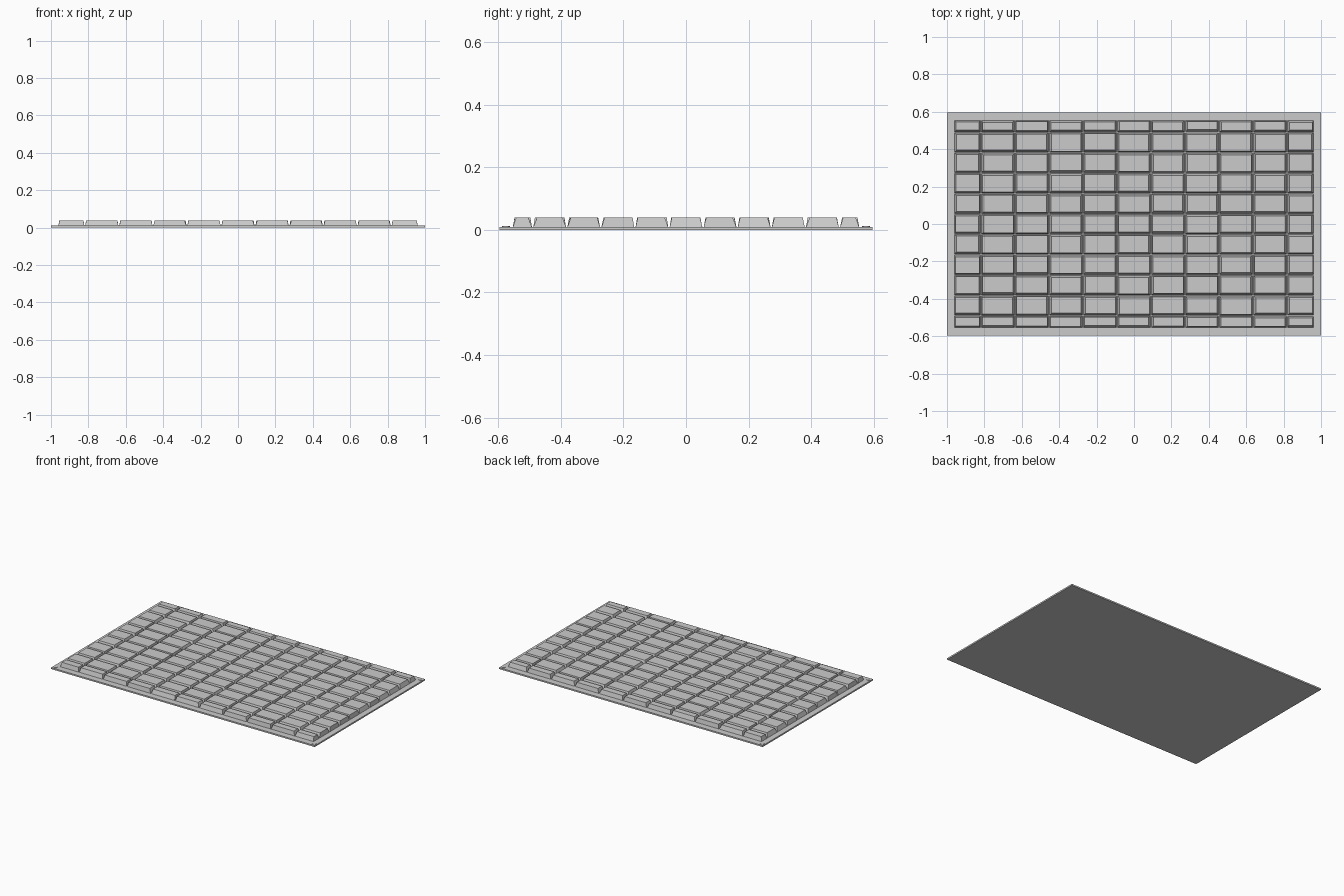
import bpy, bmesh, random

if "Cube" in bpy.data.objects:
    bpy.data.objects.remove(bpy.data.objects["Cube"])
random.seed(4)

PLATE_TOP, TILE_TOP = 0.01, 0.039


def finish(bm, name):
    bmesh.ops.recalc_face_normals(bm, faces=bm.faces)
    mesh = bpy.data.meshes.new(name)
    bm.to_mesh(mesh)
    bm.free()
    obj = bpy.data.objects.new(name, mesh)
    bpy.context.collection.objects.link(obj)
    return obj


def add_tile(bm, x0, x1, y0, y1):
    """Tapered block whose upper face has slightly uneven insets."""
    def ring(z, a, b, c, d):
        return [bm.verts.new(p) for p in ((x0 + a, y0 + c, z), (x1 - b, y0 + c, z),
                                          (x1 - b, y1 - d, z), (x0 + a, y1 - d, z))]
    low = ring(PLATE_TOP - 0.002, 0.002, 0.002, 0.002, 0.002)
    high = ring(TILE_TOP, *[random.uniform(0.007, 0.014) for _ in range(4)])
    bm.faces.new(low[::-1])
    bm.faces.new(high)
    for i in range(4):
        j = (i + 1) % 4
        bm.faces.new((low[i], low[j], high[j], high[i]))


def edges(pitch, end):
    inner = [pitch * (i + 0.5) for i in range(5)]
    return [-end] + [-v for v in reversed(inner)] + inner + [end]


# Backing plate
bpy.ops.mesh.primitive_cube_add(size=1, location=(0, 0, PLATE_TOP / 2))
plate = bpy.context.object
plate.name = "backing_plate"
plate.scale = (2, 1.194, PLATE_TOP)

# Grid of tapered tiles, narrower around the border
xs, ys = edges(0.182, 0.963), edges(0.109, 0.556)
bm = bmesh.new()
for x0, x1 in zip(xs, xs[1:]):
    for y0, y1 in zip(ys, ys[1:]):
        add_tile(bm, x0, x1, y0, y1)
finish(bm, "tiles")

# Pale fixing discs in the four corners
white = bpy.data.materials.new("pale")
white.diffuse_color = (0.95, 0.95, 0.95, 1)
white.use_nodes = True
white.node_tree.nodes["Principled BSDF"].inputs["Base Color"].default_value = white.diffuse_color
for sx in (-1, 1):
    for sy in (-1, 1):
        bpy.ops.mesh.primitive_cylinder_add(vertices=16, radius=0.013, depth=0.008,
                                            location=(sx * 0.982, sy * 0.576, 0.008))
        disc = bpy.context.object
        disc.name = "corner_fixing"
        disc.data.materials.append(white)
        bpy.ops.object.shade_smooth_by_angle()
